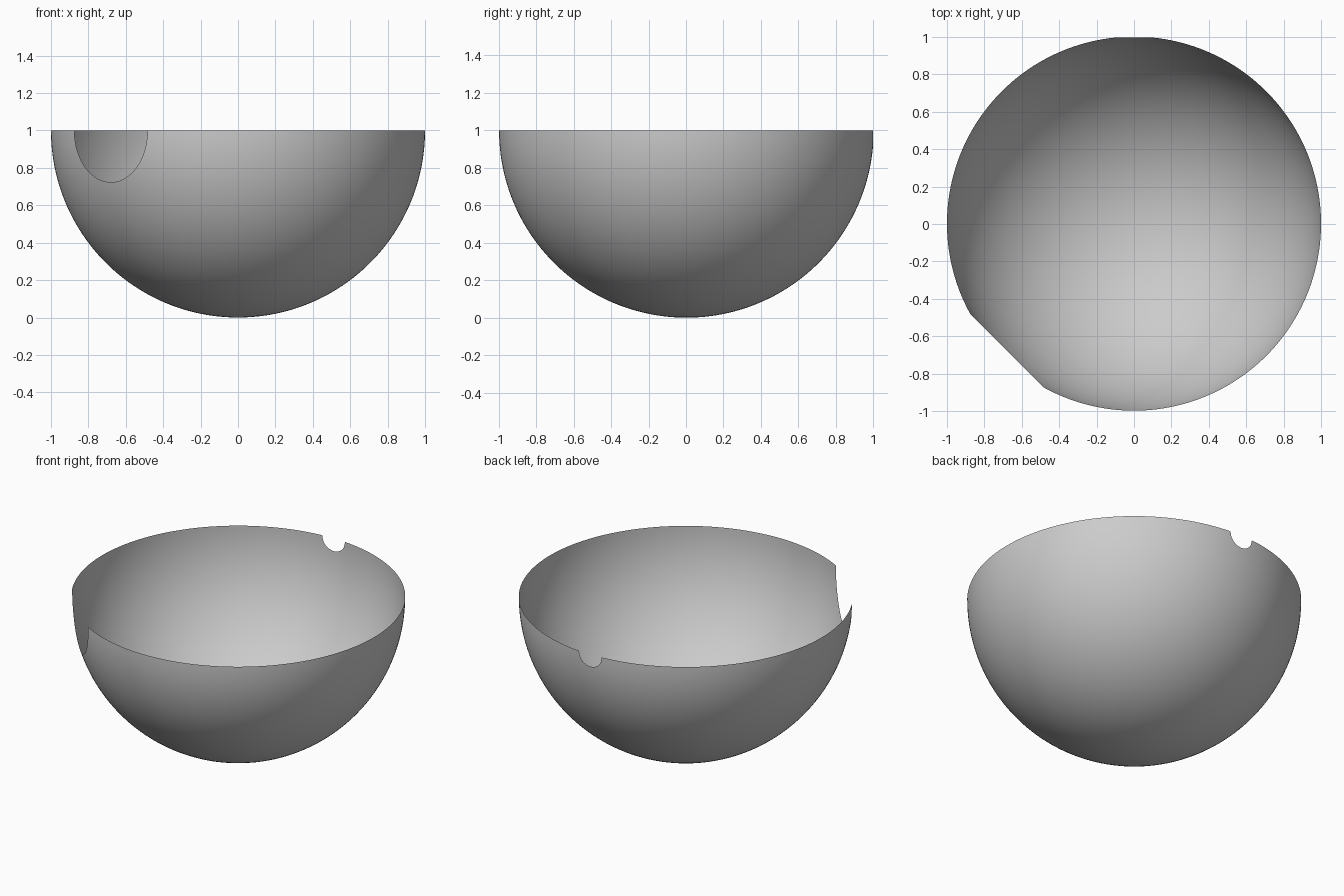
import bpy, bmesh
from math import cos, sin, asin, radians
from mathutils import Vector

cube = bpy.data.objects.get("Cube")
if cube:
    bpy.data.objects.remove(cube, do_unlink=True)

# Plain grey for the whole shell
GREY = (0.6, 0.6, 0.6, 1.0)
grey = bpy.data.materials.new("plain_grey")
grey.use_nodes = True
grey.diffuse_color = GREY
grey.node_tree.nodes["Principled BSDF"].inputs["Base Color"].default_value = GREY


def trim(bm, point, normal):
    """Cut away everything on the far side of a plane."""
    bmesh.ops.bisect_plane(bm, geom=bm.verts[:] + bm.edges[:] + bm.faces[:], dist=1e-5,
                           plane_co=point, plane_no=normal, clear_outer=True)


def round_notch(bm, angle, radius):
    """A round opening centred on the rim: a flat slice off the sphere."""
    out = Vector((cos(radians(angle)), sin(radians(angle)), 0))
    trim(bm, out * cos(asin(radius)), out)


# Open hemispherical shell, one sheet thick
bm = bmesh.new()
bmesh.ops.create_uvsphere(bm, u_segments=192, v_segments=96, radius=1)
trim(bm, Vector((0, 0, 0)), Vector((0, 0, 1)))

# Large opening at the front corner, small opening in the middle of the back
round_notch(bm, 225, 0.277)
round_notch(bm, 90, 0.085)

for face in bm.faces:
    face.smooth = True
bmesh.ops.translate(bm, verts=bm.verts[:], vec=(0, 0.002, 1))

mesh = bpy.data.meshes.new("bowl_shell")
bm.to_mesh(mesh)
bm.free()
mesh.materials.append(grey)
bowl = bpy.data.objects.new("bowl_shell", mesh)
bpy.context.collection.objects.link(bowl)
